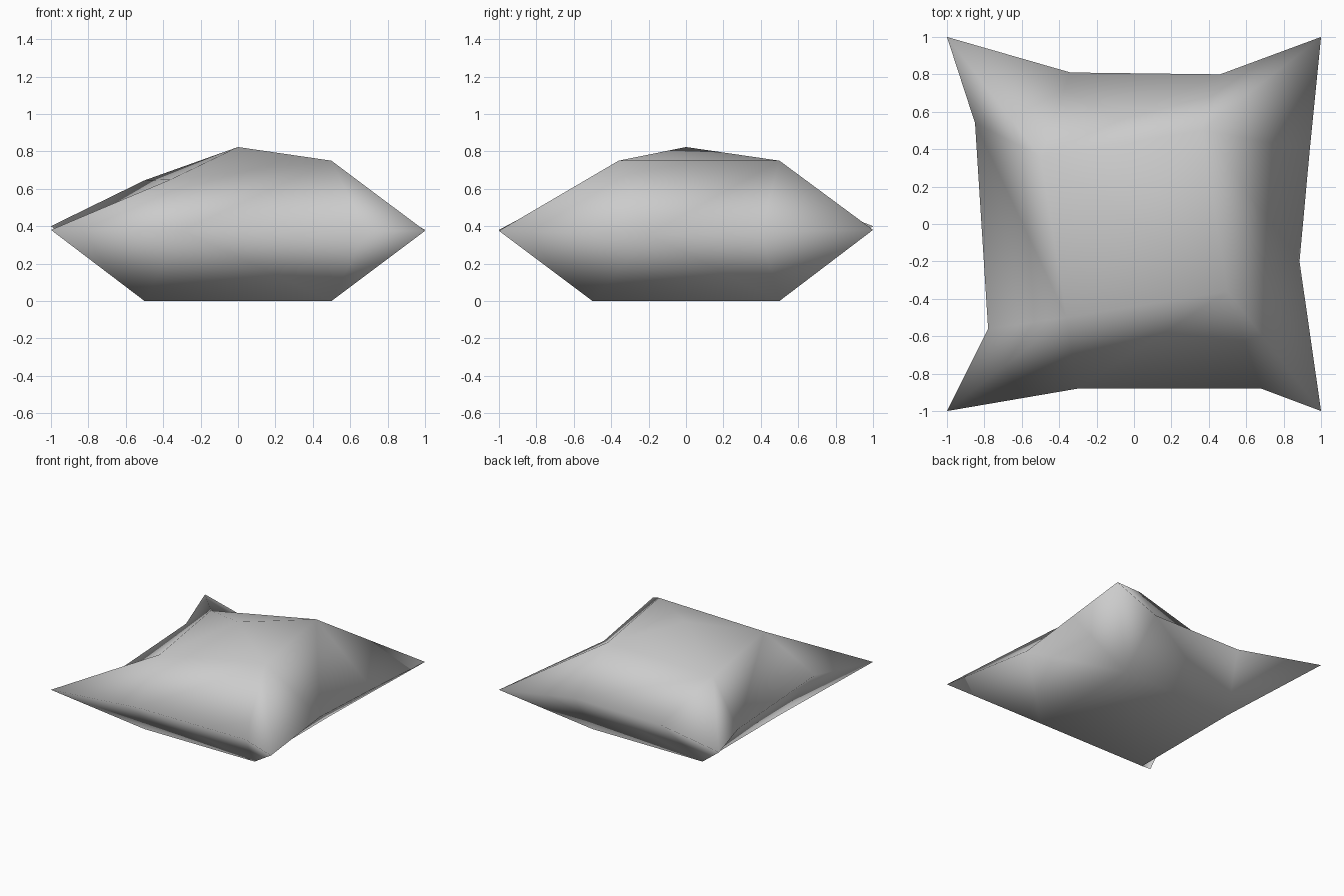
import bpy
import bmesh
from math import atan2, cos, sin, hypot, radians

cube = bpy.data.objects.get("Cube")
if cube:
    bpy.data.objects.remove(cube, do_unlink=True)

# One plain fabric colour
fabric = bpy.data.materials.new("grey_fabric")
fabric.use_nodes = True
GREY = (0.6, 0.6, 0.6, 1.0)
fabric.diffuse_color = GREY
fabric.node_tree.nodes["Principled BSDF"].inputs["Base Color"].default_value = GREY

# Corner directions, counter-clockwise from the front of the -x side
CORNERS = [(-1, -1), (1, -1), (1, 1), (-1, 1)]
CORNER_Z = [0.38, 0.375, 0.38, 0.40]
SHOULDER_Z = [0.65, 0.75, 0.75, 0.645]

# Pinched seam: two points along each side between neighbouring corners
SEAM = [
    [(-0.30, -0.88, 0.375), (0.68, -0.88, 0.375)],
    [(0.885, -0.20, 0.355), (0.94, 0.40, 0.37)],
    [(0.46, 0.80, 0.38), (-0.34, 0.81, 0.375)],
    [(-0.85, 0.54, 0.375), (-0.78, -0.56, 0.38)],
]


def twisted(x, y, radius, angle):
    """Point of a square ring turned about the vertical axis."""
    a = atan2(y, x) + angle
    return radius * cos(a), radius * sin(a)


bm = bmesh.new()

# Rings: pointed corners, flat base square, slightly twisted shoulders
tips = [bm.verts.new((x, y, z)) for (x, y), z in zip(CORNERS, CORNER_Z)]
base = [bm.verts.new((x / 2, y / 2, 0)) for x, y in CORNERS]
shoulders = [
    bm.verts.new((*twisted(x, y, hypot(0.5, 0.36), radians(9.2)), z))
    for (x, y), z in zip(CORNERS, SHOULDER_Z)
]
seam = [[bm.verts.new(p) for p in side] for side in SEAM]
crown = bm.verts.new((0, 0, 0.823))

# Stuffed sides, mirrored above and below the seam, plus the crown
for i in range(4):
    j = (i + 1) % 4
    m, n = seam[i]
    for ring in (shoulders, base):
        bm.faces.new((tips[i], m, ring[i]))
        bm.faces.new((m, n, ring[j], ring[i]))
        bm.faces.new((n, tips[j], ring[j]))
    bm.faces.new((shoulders[i], shoulders[j], crown))
bm.faces.new(base)
bmesh.ops.recalc_face_normals(bm, faces=bm.faces[:])
for face in bm.faces:
    face.smooth = True

mesh = bpy.data.meshes.new("cushion")
bm.to_mesh(mesh)
bm.free()
mesh.materials.append(fabric)
cushion = bpy.data.objects.new("cushion", mesh)
bpy.context.collection.objects.link(cushion)
